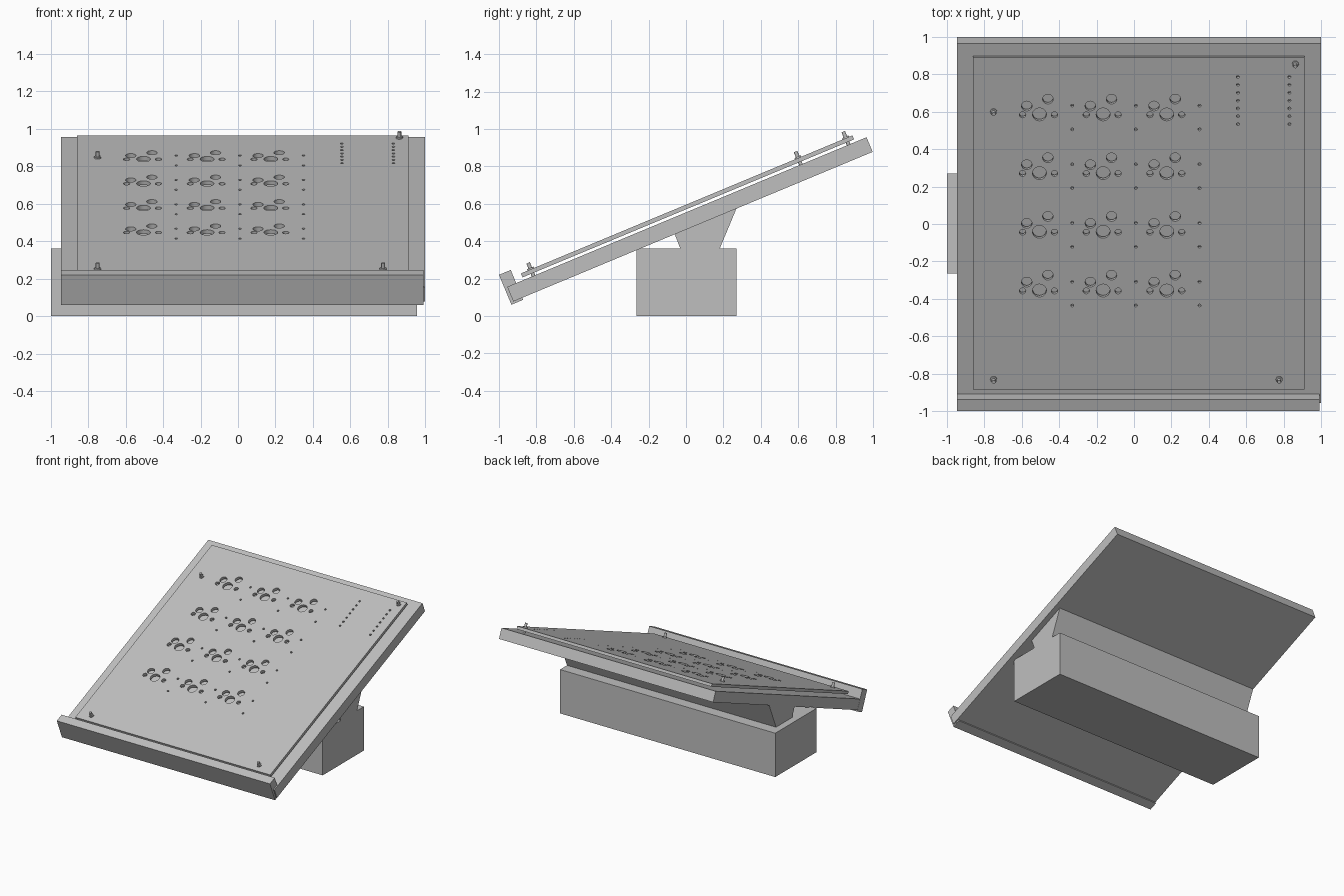
import bpy
import bmesh
from math import radians, sin, cos
from mathutils import Matrix, Vector

cube = bpy.data.objects.get("Cube")
if cube:
    bpy.data.objects.remove(cube, do_unlink=True)

grey = bpy.data.materials.new("neutral grey")
grey.use_nodes = True
colour = (0.52, 0.52, 0.52, 1)
grey.diffuse_color = colour
grey.node_tree.nodes["Principled BSDF"].inputs["Base Color"].default_value = colour

# Sloped frame: x across, y up the slope, z out of the tray
TILT = radians(22.6)
SLOPE = Matrix.Translation((0, 0, 0.462)) @ Matrix.Rotation(TILT, 4, "X")
BOARD_BOTTOM, BOARD_TOP = 0.100, 0.123


def up_slope(y):
    """Slope position of a point on the board at plan position y."""
    return (y + BOARD_TOP * sin(TILT)) / cos(TILT)


def make_object(name, bm, matrix=None):
    bmesh.ops.recalc_face_normals(bm, faces=bm.faces)
    mesh = bpy.data.meshes.new(name)
    bm.to_mesh(mesh)
    bm.free()
    mesh.materials.append(grey)
    obj = bpy.data.objects.new(name, mesh)
    bpy.context.collection.objects.link(obj)
    if matrix:
        obj.matrix_world = matrix
    return obj


def extrude_profile(name, points, x0, x1, matrix=None):
    """Extrude a (y, z) outline from x0 to x1."""
    bm = bmesh.new()
    face = bm.faces.new([bm.verts.new((x0, y, z)) for y, z in points])
    ext = bmesh.ops.extrude_face_region(bm, geom=[face])["geom"]
    verts = [g for g in ext if isinstance(g, bmesh.types.BMVert)]
    bmesh.ops.translate(bm, verts=verts, vec=(x1 - x0, 0, 0))
    return make_object(name, bm, matrix)


def box(name, x0, x1, y0, y1, z0, z1, matrix=None):
    outline = [(y0, z0), (y1, z0), (y1, z1), (y0, z1)]
    return extrude_profile(name, outline, x0, x1, matrix)


def add_cylinder(bm, x, y, radius, z0, z1, sides=20):
    bmesh.ops.create_cone(
        bm, cap_ends=True, segments=sides, radius1=radius, radius2=radius,
        depth=z1 - z0, matrix=Matrix.Translation((x, y, (z0 + z1) / 2)))


def smooth(obj):
    bpy.ops.object.select_all(action="DESELECT")
    obj.select_set(True)
    bpy.context.view_layer.objects.active = obj
    bpy.ops.object.shade_smooth_by_angle(angle=radians(35))


# Stand: base block and slanted neck
box("base_block", -1, 0.955, -0.265, 0.27, 0, 0.36)
extrude_profile("neck", [(-0.03, 0.36), (0.18, 0.36), (0.272, 0.58), (-0.062, 0.441)],
                -0.944, 0.955)

# Sloped tray with a front lip
box("tray", -0.945, 1.0, -1.0, 1.081, 0, 0.085, SLOPE)
box("front_lip", -0.946, 0.99, -1.016, -0.948, -0.012, 0.161, SLOPE)

# Circuit board
board = box("circuit_board", -0.86, 0.91, -0.905, 1.015, BOARD_BOTTOM, BOARD_TOP, SLOPE)

# Hole pattern: switch sockets, diode holes and two pin rows
socket = [(0, 0, 0.037), (-0.068, 0.045, 0.028), (0.045, 0.082, 0.028),
          (-0.09, -0.002, 0.017), (0.08, -0.002, 0.017),
          (0.175, 0.047, 0.008), (0.175, -0.08, 0.008)]
holes = []
for col in range(3):
    for row in range(4):
        for dx, dy, r in socket:
            holes.append((-0.505 + 0.34 * col + dx, 0.585 - 0.3135 * row + dy, r))
for x in (0.555, 0.83):
    for i in range(7):
        holes.append((x, 0.785 - 0.042 * i, 0.008))

bm = bmesh.new()
for x, y, r in holes:
    add_cylinder(bm, x, up_slope(y), r, BOARD_BOTTOM - 0.01, BOARD_TOP + 0.01,
                 24 if r > 0.01 else 12)
cutter = make_object("hole_cutter", bm, SLOPE)
cutter.hide_render = True

cut = board.modifiers.new("holes", "BOOLEAN")
cut.operation = "DIFFERENCE"
cut.solver = "EXACT"
cut.object = cutter
bpy.context.view_layer.update()
bpy.context.view_layer.objects.active = board
bpy.ops.object.modifier_apply(modifier=cut.name)
bpy.data.objects.remove(cutter, do_unlink=True)
smooth(board)

# Mounting pins with a collar resting on the board
for name, x, y in [("back_right", -0.75, 0.6), ("back_left", 0.862, 0.855),
                   ("front_right", -0.75, -0.83), ("front_left", 0.775, -0.83)]:
    bm = bmesh.new()
    add_cylinder(bm, x, up_slope(y), 0.010, 0.08, 0.16)
    add_cylinder(bm, x, up_slope(y), 0.018, BOARD_TOP - 0.002, BOARD_TOP + 0.008)
    smooth(make_object(name + "_pin", bm, SLOPE))
